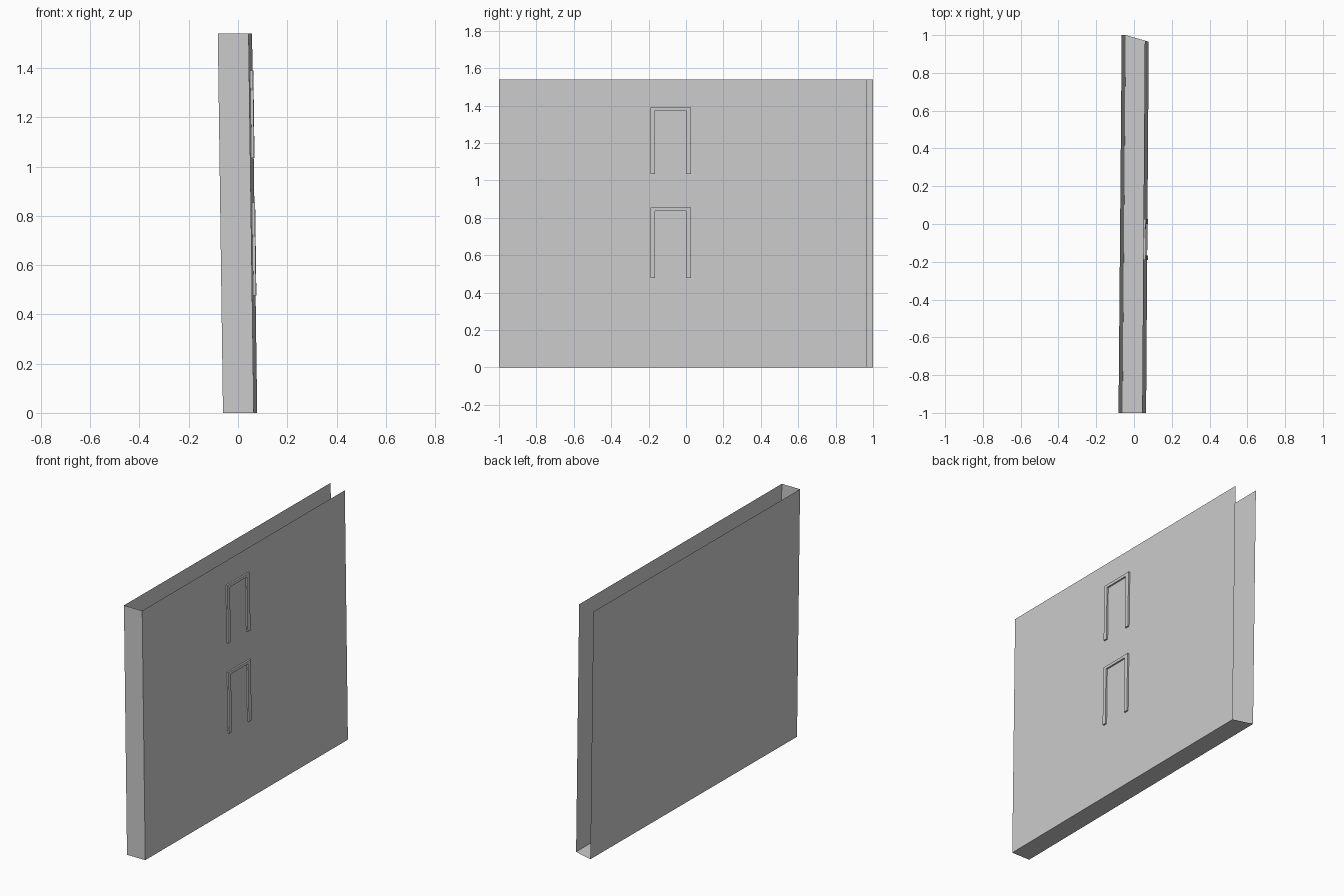
import bpy

if "Cube" in bpy.data.objects:
    bpy.data.objects.remove(bpy.data.objects["Cube"])

HEIGHT = 1.54
LEAN = -0.021          # x shift from bottom to top
PROUD = 0.010          # how far the trims stand off the panel

# bottom outline: front left, front right, back right, back left
BASE = [(-0.061, -1.0), (0.064, -1.0), (0.078, 0.965), (-0.044, 1.0)]


def add_mesh(name, verts, faces):
    mesh = bpy.data.meshes.new(name)
    mesh.from_pydata(verts, [], faces)
    mesh.update()
    obj = bpy.data.objects.new(name, mesh)
    bpy.context.collection.objects.link(obj)
    return obj


def wall(name, a, b):
    low = [(x, y, 0) for x, y in (a, b)]
    high = [(x + LEAN, y, HEIGHT) for x, y in (b, a)]
    return add_mesh(name, low + high, [(0, 1, 2, 3)])


def panel_x(y, z):
    (x0, y0), (x1, y1) = BASE[1], BASE[2]
    return x0 + (x1 - x0) * (y - y0) / (y1 - y0) + LEAN * z / HEIGHT


def trim(name, bottom, top):
    # upside-down U outline in y, z, raised from the right panel
    inner = top - 0.018
    outline = [(-0.19, bottom), (-0.166, bottom), (-0.166, inner), (0.0, inner),
               (0.0, bottom), (0.026, bottom), (0.026, top), (-0.19, top)]
    n = len(outline)
    verts = [(panel_x(y, z) + d, y, z) for d in (0, PROUD) for y, z in outline]
    faces = [(i, (i + 1) % n, n + (i + 1) % n, n + i) for i in range(n)]
    # front of both legs and of the crossbar
    faces += [(n, n + 1, n + 2, n + 7), (n + 4, n + 5, n + 6, n + 3),
              (n + 2, n + 3, n + 6, n + 7)]
    return add_mesh(name, verts, faces)


# open shell: floor and three walls; top and back stay open
add_mesh("floor", [(x, y, 0) for x, y in BASE], [(3, 2, 1, 0)])
for name, i in (("front_wall", 0), ("right_wall", 1), ("left_wall", 3)):
    wall(name, BASE[i], BASE[(i + 1) % 4])

# raised trims on the right wall
trim("upper_trim", 1.034, 1.391)
trim("lower_trim", 0.477, 0.854)
